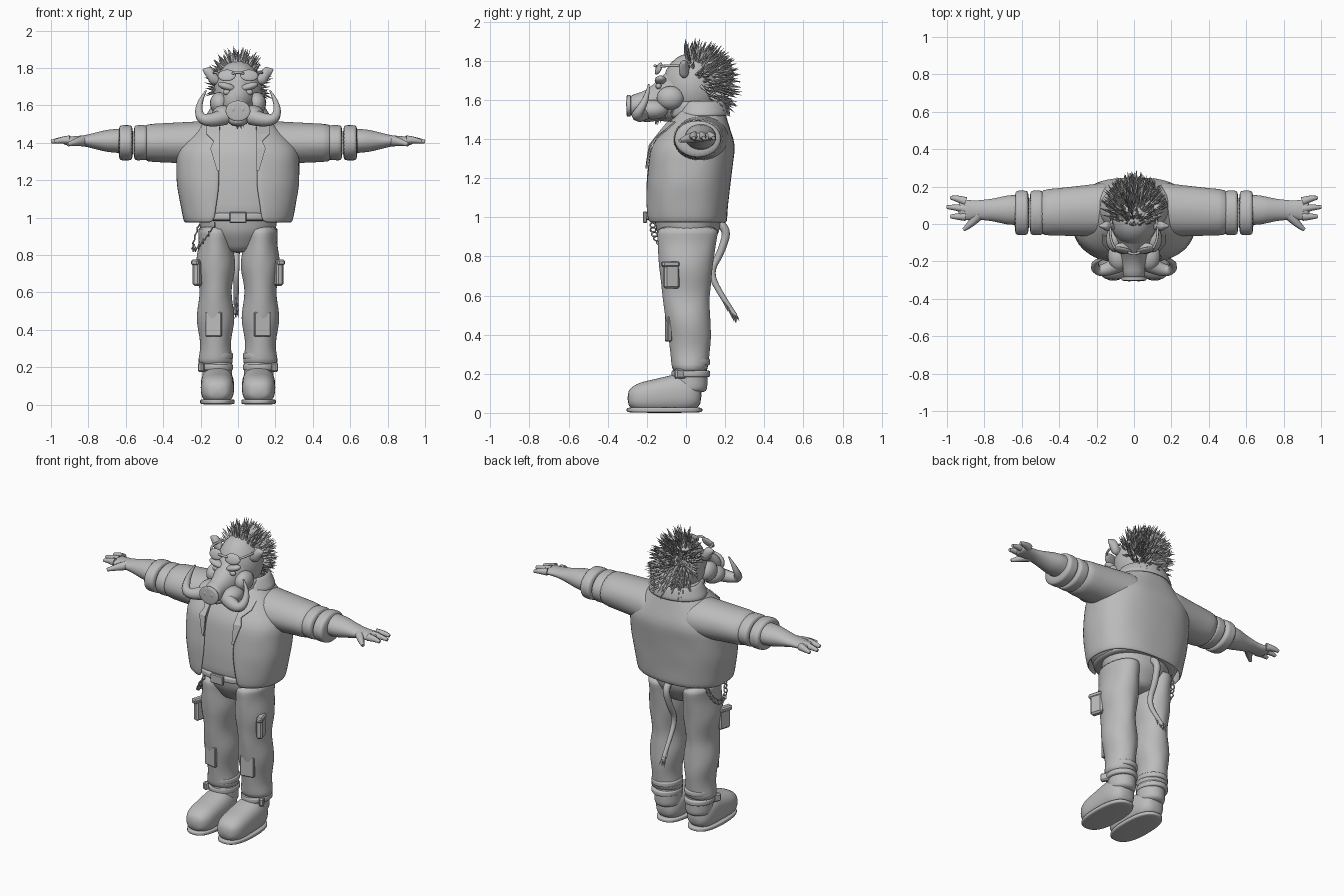
import bpy, bmesh, math, random
from mathutils import Euler, Matrix, Vector

random.seed(4)
cube = bpy.data.objects.get("Cube")
if cube:
    bpy.data.objects.remove(cube)

grey = (.5, .5, .5, 1)
material = bpy.data.materials.new("plain grey")
material.use_nodes = True
material.diffuse_color = grey
material.node_tree.nodes["Principled BSDF"].inputs["Base Color"].default_value = grey


def add_mirror(ob):
    ob.modifiers.new("other side", "MIRROR").use_mirror_merge = False


def finish(name, bm, smooth=True, pair=False, rounded=False, thickness=0, bevel=0):
    """Turn a bmesh into a finished object; pair also mirrors it to the other side."""
    bmesh.ops.recalc_face_normals(bm, faces=bm.faces)
    mesh = bpy.data.meshes.new(name)
    bm.to_mesh(mesh)
    bm.free()
    mesh.materials.append(material)
    for polygon in mesh.polygons:
        polygon.use_smooth = smooth
    ob = bpy.data.objects.new(name, mesh)
    bpy.context.collection.objects.link(ob)
    if thickness:
        ob.modifiers.new("thickness", "SOLIDIFY").thickness = thickness
    if bevel:
        ob.modifiers.new("soft edges", "BEVEL").width = bevel
    if rounded:
        ob.modifiers.new("rounding", "SUBSURF").render_levels = 1
    if pair:
        add_mirror(ob)


def along(t, *values):
    """Value at t on a line through evenly spaced values."""
    last = len(values) - 1
    i = min(int(t * last), last - 1)
    return values[i] + (values[i + 1] - values[i]) * (t * last - i)


def signed_power(value, exponent):
    return math.copysign(abs(value) ** exponent, value)


def loft(name, axis, low, high, section, steps=6, sides=24, square=1, rough=0,
         gap=None, thickness=0, pair=False):
    """Skin oval sections along an axis; section(t) gives centre a, b and radius a, b.
    gap(t) is the half width of an opening at the front."""
    bm = bmesh.new()
    rows = []
    for step in range(steps + 1):
        t = step / steps
        a, b, radius_a, radius_b = section(t)
        start = math.asin((gap(t) / radius_a) ** (1 / square)) if gap else 0
        spacing = (2 * math.pi - 2 * start) / (sides - 1 if gap else sides)
        row = []
        for k in range(sides):
            angle = start + spacing * k
            wobble = 1 + random.uniform(-rough, rough)
            u = a + wobble * radius_a * signed_power(math.sin(angle), square)
            v = b - wobble * radius_b * signed_power(math.cos(angle), square)
            place = low + (high - low) * t
            row.append(bm.verts.new({"x": (place, u, v), "y": (u, place, v), "z": (u, v, place)}[axis]))
        rows.append(row)
    for lower, upper in zip(rows, rows[1:]):
        for k in range(sides - 1 if gap else sides):
            m = (k + 1) % sides
            bm.faces.new((lower[k], lower[m], upper[m], upper[k]))
    if not gap:
        bm.faces.new(rows[0])
        bm.faces.new(rows[-1])
    finish(name, bm, pair=pair, rounded=True, thickness=thickness)


def band(name, axis, low, high, a, b, radius_a, radius_b, **options):
    """Short strap or roll with rounded rims."""
    def section(t):
        rim = 1 - abs(2 * t - 1) ** 8 / 8
        return a, b, radius_a * rim, radius_b * rim
    loft(name, axis, low, high, section, **options)


def tube(name, points, thick, tip, pair=False):
    """Curved round rod tapering from thick to tip."""
    curve = bpy.data.curves.new(name, "CURVE")
    curve.dimensions = "3D"
    curve.bevel_depth = 1
    curve.bevel_resolution = 2
    curve.use_fill_caps = True
    spline = curve.splines.new("NURBS")
    spline.points.add(len(points) - 1)
    for i, (point, place) in enumerate(zip(spline.points, points)):
        point.co = (*place, 1)
        point.radius = along(i / (len(points) - 1), thick, tip)
    spline.order_u = 3
    spline.use_endpoint_u = True
    spline.resolution_u = 6
    curve.materials.append(material)
    ob = bpy.data.objects.new(name, curve)
    bpy.context.collection.objects.link(ob)
    bpy.ops.object.select_all(action="DESELECT")
    ob.select_set(True)
    bpy.context.view_layer.objects.active = ob
    bpy.ops.object.convert(target="MESH")
    if pair:
        add_mirror(bpy.context.view_layer.objects.active)


def solid(name, kind, place, size, turn=(0, 0, 0), pair=False):
    """Ball or softened block, sized and turned in place."""
    bm = bmesh.new()
    matrix = Matrix.LocRotScale(Vector(place), Euler(turn), Vector(size))
    if kind == "ball":
        bmesh.ops.create_uvsphere(bm, u_segments=20, v_segments=12, radius=1, matrix=matrix)
        finish(name, bm, pair=pair)
    else:
        bmesh.ops.create_cube(bm, size=1, matrix=matrix)
        finish(name, bm, smooth=False, pair=pair, bevel=min(size) / 4)


def bristles(name, items):
    """Thin cones, each given as base, direction, length and radius."""
    bm = bmesh.new()
    for base, direction, length, radius in items:
        direction.normalize()
        turn = direction.to_track_quat("Z", "Y").to_matrix().to_4x4()
        matrix = Matrix.Translation(base + direction * length / 2) @ turn
        bmesh.ops.create_cone(bm, segments=4, radius1=radius, radius2=radius / 20,
                              depth=length, cap_ends=True, matrix=matrix)
    finish(name, bm, smooth=False)


# Open jacket over a round body
hem, shoulder = .97, 1.57


def jacket(t):
    return 0, .08 * t * t, along(t, .29, .33, .33, .13), along(t, .21, .22, .22, .11)


def opening(t):
    return along(t, .13, .1, .1, .1)


def body(t):
    a, b, radius_a, radius_b = jacket(t)
    return a, b, radius_a * .93, radius_b * .93


def jacket_front(x, z):
    centre, radius_a, radius_b = jacket((z - hem) / (shoulder - hem))[1:]
    return centre - radius_b * (1 - (x / radius_a) ** 2.5) ** .4


loft("jacket", "z", hem, shoulder, jacket, steps=9, sides=32, square=.8, rough=.01,
     gap=opening, thickness=.015)
loft("belly", "z", hem, shoulder, body, steps=9, square=.85)
loft("collar", "z", 1.52, 1.6, lambda t: (0, .08, .19 - .05 * t, .15 - .02 * t),
     steps=2, gap=lambda t: .12, thickness=.015)
band("neck", "z", 1.5, 1.6, 0, .03, .13, .12)

# Lapels follow the jacket opening, widening upward to a notch
bm = bmesh.new()
rows = []
for i in range(7):
    z = 1.25 + .04 * i
    inner = opening((z - hem) / (shoulder - hem))
    outer = inner + (.03 if i == 4 else .012 * (i + 1))
    outer = min(outer, .17)
    rows.append([bm.verts.new((x, jacket_front(x, z) - .01, z)) for x in (inner, outer)])
for lower, upper in zip(rows, rows[1:]):
    bm.faces.new((*lower, *reversed(upper)))
finish("lapels", bm, smooth=False, pair=True, thickness=.009)

# Sleeves, rolled cuffs and bare forearms
loft("sleeves", "x", .1, .52, lambda t: (.08 - .02 * t, 1.4, .15 - .03 * t, .12 - .02 * t),
     rough=.02, pair=True)
for low in (.48, .56):
    band("cuffs", "x", low, low + .08, .06, 1.4, .12, .095, rough=.01, pair=True)
loft("forearms", "x", .58, .94,
     lambda t: (.075, 1.41, along(t, .08, .08, .06, .05, .06), along(t, .07, .06, .03, .02)),
     steps=12, pair=True)

# Hands
for i in (-1, 0, 1):
    root, tip = .08 + .04 * i, .09 + .05 * i
    tube("fingers", [(.9, root, 1.415), (.95, tip, 1.415), (1 - .02 * abs(i), tip, 1.405)],
         .024, .01, pair=True)
tube("thumbs", [(.83, .05, 1.41), (.87, 0, 1.405), (.91, -.03, 1.39)], .03, .01, pair=True)

# Trouser seat, belt and buckle
loft("trouser_seat", "z", .81, 1.03,
     lambda t: (0, .01, along(t, .09, .2, .22), along(t, .09, .16, .18)), rough=.01)
band("belt", "z", .98, 1.03, 0, 0, .24, .21, square=.85)
solid("belt_buckle", "block", (0, -.21, 1), (.09, .02, .06))

# Trouser legs with gathered folds, pockets and knee patches
loft("trouser_legs", "z", .2, .96,
     lambda t: (.12, along(t, .02, .02, 0, 0, .01), .09 + .01 * t + .01 * math.cos(17 * t + .4),
                along(t, .09, .11, .12, .14, .16)), steps=16, rough=.015, pair=True)
solid("cargo_pockets", "block", (.215, -.075, .7), (.04, .08, .13), (0, 0, .3), pair=True)
solid("pocket_flaps", "block", (.22, -.08, .76), (.04, .09, .03), (0, 0, .3), pair=True)
solid("knee_patches", "block", (.13, -.09, .43), (.09, .02, .13), (0, 0, .2), pair=True)


# Boots
def boot(t):
    half_height = along(t, .15, .17, .2, .18) / 2
    end = 1 - abs(2 * t - 1) ** 5 / 2
    return .11, half_height, .09 * end, half_height * end


loft("boot_feet", "y", -.3, .08, boot, steps=12, square=.8, pair=True)
band("boot_soles", "z", 0, .03, .11, -.11, .093, .195, square=.8, pair=True)
band("boot_shafts", "z", .1, .25, .11, .02, .08, .09, pair=True)
for height in (.2, .26):
    band("ankle_straps", "z", height - .02, height + .02, .115, .025, .09, .1, pair=True)
solid("strap_buckles", "block", (.19, -.03, .2), (.03, .06, .05), (0, 0, .5), pair=True)

# Head, snout and jaw
solid("skull", "ball", (0, .03, 1.67), (.13, .15, .17))
loft("snout", "y", -.3, 0,
     lambda t: (0, 1.57 + .1 * t * t, along(t, .06, .06, .09, .13), along(t, .05, .07, .13, .16)))
band("snout_disc", "y", -.305, -.28, 0, 1.57, .067, .056)
solid("lower_jaw", "ball", (0, -.17, 1.53), (.06, .09, .04), (.2, 0, 0))

# Paired face details
solid("jowls", "ball", (.08, -.17, 1.55), (.06, .08, .05), pair=True)
solid("cheeks", "ball", (.1, -.08, 1.61), (.05, .07, .06), pair=True)
solid("eyes", "ball", (.06, -.14, 1.67), (.02, .015, .015), pair=True)
solid("brows", "ball", (.06, -.13, 1.7), (.05, .03, .02), (0, -.3, 0), pair=True)
solid("nostrils", "ball", (.025, -.3, 1.58), (.013, .007, .017), pair=True)
tube("tusks", [(.07, -.21, 1.54), (.19, -.27, 1.5), (.22, -.2, 1.6), (.17, -.19, 1.68)],
     .045, .004, pair=True)
loft("ears", "x", .1, .19,
     lambda t: (-.01, 1.73 + .06 * t, along(t, .02, .03, .004), along(t, .02, .05, .004)),
     sides=12, pair=True)

# Sunglasses pushed up on the forehead
solid("lenses", "ball", (.06, -.14, 1.76), (.05, .012, .033), (-.4, 0, .2), pair=True)
tube("glasses_arms", [(.1, -.13, 1.77), (.14, -.08, 1.78), (.12, .02, 1.77)], .007, .007, pair=True)
tube("glasses_bridge", [(-.03, -.15, 1.77), (0, -.17, 1.78), (.03, -.15, 1.77)], .007, .007)

# Bristly mane swept back, and a ragged beard
mane = []
while len(mane) < 420:
    out = Vector((random.gauss(), random.gauss(), random.gauss())).normalized()
    if out.z * .65 + out.y > .12 and out.z > -.75:
        base = Vector((out.x * .105, .055 + out.y * .135, 1.675 + out.z * .15))
        sweep = out + Vector((0, .35, random.uniform(-.5, .3)))
        mane.append((base, sweep, random.uniform(.06, .1), random.uniform(.008, .014)))
bristles("mane", mane)
beard = []
for i in range(70):
    side = random.uniform(-1, 1)
    base = Vector((side * .115, -.15 + abs(side) * .13, 1.51 + abs(side) * .11))
    beard.append((base, Vector((side / 2, -.2, -1)), random.uniform(.03, .055), .008))
bristles("beard", beard)

# Tail with a hairy tip
tube("tail", [(0, .13, .98), (0, .22, .96), (-.01, .18, .82), (-.01, .12, .72),
              (-.01, .18, .6), (-.01, .25, .5)], .024, .012)
bristles("tail_tuft", [(Vector((-.01, along(i / 30, .19, .24), along(i / 30, .58, .52))),
                        Vector((random.uniform(-.3, .3), random.uniform(.3, .8), -1)),
                        random.uniform(.05, .08), .01) for i in range(30)])

# Chain hanging from the hip
for i in range(18):
    angle = math.pi * i / 17
    centre = Vector((-.125 - .115 * math.sin(angle * .75), -.04 - .13 * math.cos(angle),
                     .96 - .13 * math.sin(angle)))
    turns = [k * math.pi / 4 for k in range(9)]
    tube("chain_link", [centre + Vector((.007 * math.cos(turn) * (i % 2), .015 * math.sin(turn),
                                         .012 * math.cos(turn))) for turn in turns], .004, .004)
